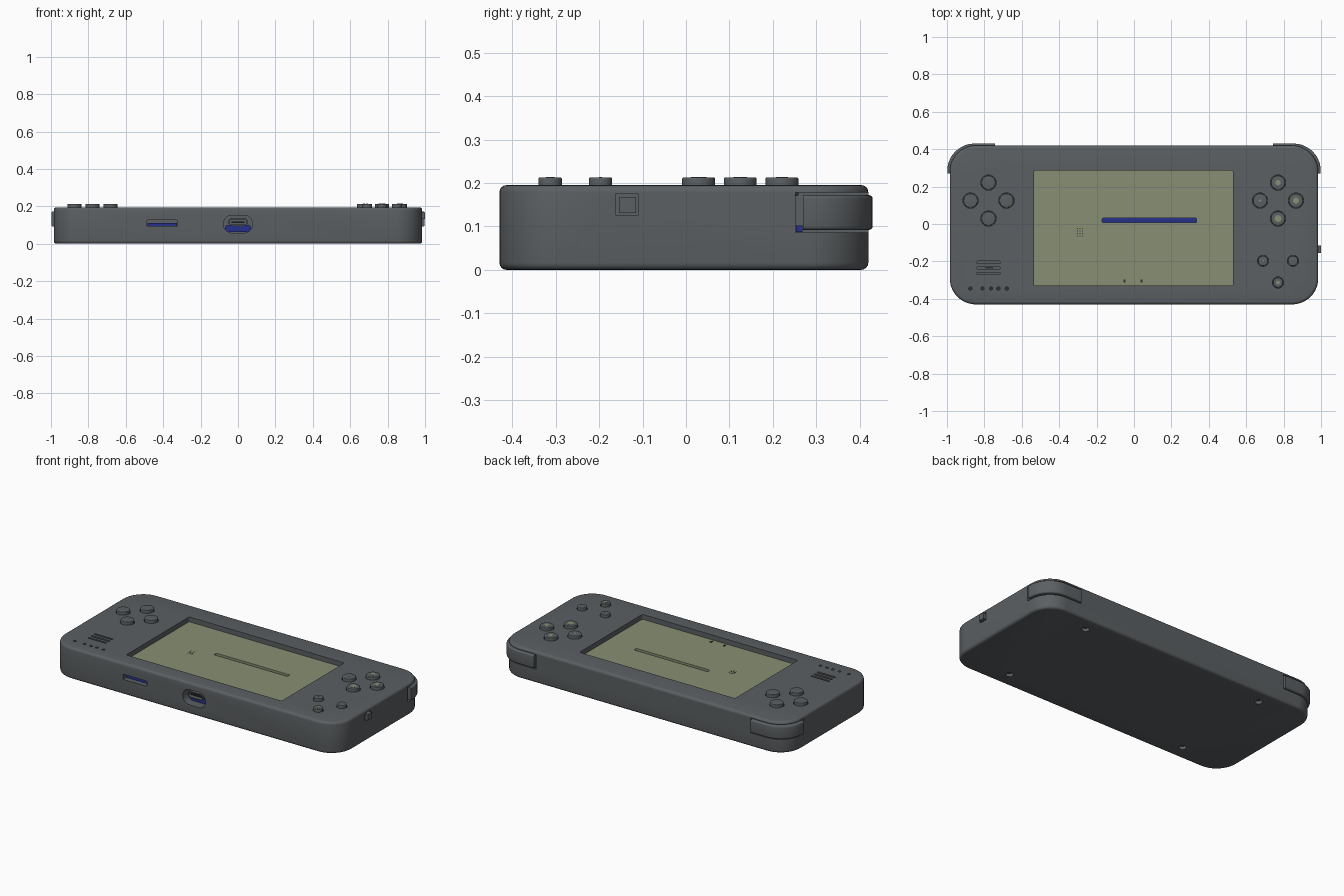
import bpy, bmesh
from math import cos, sin, pi, radians

cube = bpy.data.objects.get("Cube")
if cube:
    bpy.data.objects.remove(cube, do_unlink=True)


def material(name, rgb):
    m = bpy.data.materials.new(name)
    m.use_nodes = True
    m.diffuse_color = (*rgb, 1)
    bsdf = m.node_tree.nodes["Principled BSDF"]
    bsdf.inputs["Base Color"].default_value = (*rgb, 1)
    bsdf.inputs["Roughness"].default_value = 0.6
    return m


GREY = material("slate grey", (0.105, 0.115, 0.122))
OLIVE = material("olive board", (0.25, 0.275, 0.175))
BLUE = material("deep blue", (0.02, 0.03, 0.26))
DARK = material("dark grey", (0.03, 0.03, 0.033))


def slab(name, u, v, w, r=0, mat=GREY, axis="Z", fillet=0, segs=8):
    """Rounded rectangle over the ranges u and v, extruded along axis over w."""
    place = {"Z": lambda a, b, c: (a, b, c),
             "Y": lambda a, b, c: (a, c, b),
             "X": lambda a, b, c: (c, a, b)}[axis]
    outline = []
    corners = [(u[1], v[1], -1, -1), (u[0], v[1], 1, -1), (u[0], v[0], 1, 1), (u[1], v[0], -1, 1)]
    for i, (cu, cv, su, sv) in enumerate(corners):
        if not r:
            outline.append((cu, cv))
            continue
        for k in range(segs + 1):
            t = pi / 2 * (i + k / segs)
            outline.append((cu + su * r + r * cos(t), cv + sv * r + r * sin(t)))
    bm = bmesh.new()
    rings = [[bm.verts.new(place(a, b, c)) for a, b in outline] for c in w]
    bmesh.ops.remove_doubles(bm, verts=bm.verts, dist=1e-5)
    rings = [[p for p in ring if p.is_valid] for ring in rings]
    caps = [bm.faces.new(ring) for ring in rings]
    n = len(rings[0])
    for i in range(n):
        j = (i + 1) % n
        bm.faces.new((rings[0][i], rings[0][j], rings[1][j], rings[1][i]))
    bmesh.ops.recalc_face_normals(bm, faces=bm.faces)
    if fillet:
        rim = list({e for f in caps for e in f.edges})
        bmesh.ops.bevel(bm, geom=rim, offset=fillet, segments=4, profile=0.5, affect="EDGES")
    mesh = bpy.data.meshes.new(name)
    bm.to_mesh(mesh)
    bm.free()
    mesh.materials.append(mat)
    ob = bpy.data.objects.new(name, mesh)
    bpy.context.collection.objects.link(ob)
    return ob


def disc(name, x, y, r, w, mat=GREY, fillet=0):
    return slab(name, (x - r, x + r), (y - r, y + r), w, r, mat, "Z", fillet, 8)


def combine(ob, tool, operation="DIFFERENCE"):
    mod = ob.modifiers.new("cut", "BOOLEAN")
    mod.operation, mod.object, mod.solver = operation, tool, "EXACT"
    bpy.context.view_layer.objects.active = ob
    bpy.ops.object.modifier_apply(modifier=mod.name)
    bpy.data.objects.remove(tool, do_unlink=True)


TOP = 0.195
body = slab("body_shell", (-0.985, 0.985), (-0.43, 0.42), (0, TOP), 0.14, fillet=0.016, segs=12)

# Screen recess with the slotted board and the battery under it
combine(body, slab("cutter", (-0.535, 0.53), (-0.33, 0.285), (0.07, 0.3), 0.01))
board = slab("screen_board", (-0.535, 0.53), (-0.33, 0.285), (0.1, 0.165), 0.01, OLIVE)
combine(board, slab("cutter", (-0.17, 0.335), (0.007, 0.031), (0, 0.3), 0.005))
slab("battery_strip", (-0.2, 0.36), (-0.02, 0.06), (0.07, 0.08), 0, BLUE)
for i in range(3):
    for j in range(4):
        disc("board_vent", -0.302 + i * 0.013, -0.064 + j * 0.013, 0.003, (0.16, 0.166), DARK)
for x in (-0.05, 0.04):
    slab("board_chip", (x - 0.005, x + 0.005), (-0.314, -0.296), (0.16, 0.168), 0, DARK)

# Indicator holes and speaker slots
for x in (-0.875, -0.81, -0.765, -0.725, -0.68):
    combine(body, disc("cutter", x, -0.345, 0.009, (0.165, 0.3)))
    disc("indicator_floor", x, -0.345, 0.009, (0.163, 0.168), DARK)
for y in (-0.265, -0.235, -0.205):
    combine(body, slab("cutter", (-0.84, -0.715), (y - 0.006, y + 0.006), (0.17, 0.3), 0.005))
slab("speaker_mark", (-0.795, -0.755), (-0.239, -0.231), (0.168, 0.173), 0, DARK)

# Screw holes in the underside
for x in (-0.63, 0.63):
    for y in (-0.33, 0.33):
        combine(body, disc("cutter", x, y, 0.022, (-0.1, 0.03)))
        disc("screw_head", x, y, 0.016, (0.015, 0.035), GREY)

# Shoulder buttons set in the rear corners
for side, label in ((1, "left"), (-1, "right")):
    def span(a, b):
        return tuple(sorted((side * a, side * b)))
    combine(body, slab("cutter", span(0.735, 1.2), (0.252, 0.6), (0.086, 0.178)))
    button = slab(label + "_shoulder_button", (-0.998, 0.998), (-0.43, 0.43), (0.092, 0.172),
                  0.145, fillet=0.008, segs=12)
    combine(button, slab("cutter", span(0.742, 1.2), (0.27, 0.6), (0, 0.3)), "INTERSECT")
    slab(label + "_shoulder_contact", span(0.9, 0.97), (0.253, 0.268), (0.087, 0.102), 0, BLUE)

# Card slot and charging port on the front edge
combine(body, slab("cutter", (-0.487, -0.323), (0.094, 0.126), (-0.6, -0.39), 0.004, axis="Y"))
slab("card_slot_floor", (-0.485, -0.325), (0.095, 0.11), (-0.4, -0.388), 0, BLUE, "Y")
combine(body, slab("cutter", (-0.078, 0.078), (0.058, 0.152), (-0.6, -0.37), 0.046, axis="Y"))
slab("port_floor", (-0.07, 0.07), (0.062, 0.1), (-0.38, -0.368), 0.018, BLUE, "Y")
port = slab("port_socket", (-0.052, 0.052), (0.096, 0.136), (-0.418, -0.365), 0.019, axis="Y")
combine(port, slab("cutter", (-0.045, 0.045), (0.102, 0.13), (-0.6, -0.38), 0.013, axis="Y"))
slab("port_tongue", (-0.034, 0.034), (0.112, 0.12), (-0.41, -0.37), 0, DARK, "Y")

# Power switch on the side
combine(body, slab("cutter", (-0.162, -0.109), (0.126, 0.175), (0.96, 1.2), axis="X"))
slab("power_switch", (-0.154, -0.115), (0.131, 0.168), (0.94, 1.0), axis="X")

# Round face buttons, some with a pale mark on top
RAISED = 0.213


def face_button(name, x, y, r, mark=0):
    combine(body, disc("cutter", x, y, r + 0.003, (0.18, 0.3)))
    disc(name, x, y, r, (0.17, RAISED), GREY, 0.004)
    if mark:
        disc(name + "_mark", x, y, mark, (RAISED - 0.002, RAISED + 0.001), OLIVE)


marks = {(0, 1): 0.014, (-1, 0): 0.006, (1, 0): 0.016, (0, -1): 0.018}
for (dx, dy), mark in marks.items():
    face_button("direction_button", -0.778 + dx * 0.096, 0.125 + dy * 0.096, 0.038)
    face_button("action_button", 0.77 + dx * 0.096, 0.125 + dy * 0.096, 0.038, mark)
for x, y, mark in ((0.69, -0.197, 0.004), (0.85, -0.197, 0), (0.77, -0.313, 0.01)):
    face_button("menu_button", x, y, 0.027, mark)

# Smooth the rounded corners, keep edges crisp
for ob in bpy.context.collection.objects:
    if ob.type == "MESH" and ob.data.materials and ob.data.materials[0] in (GREY, OLIVE, BLUE, DARK):
        bpy.ops.object.select_all(action="DESELECT")
        ob.select_set(True)
        bpy.context.view_layer.objects.active = ob
        bpy.ops.object.shade_smooth_by_angle(angle=radians(35))
